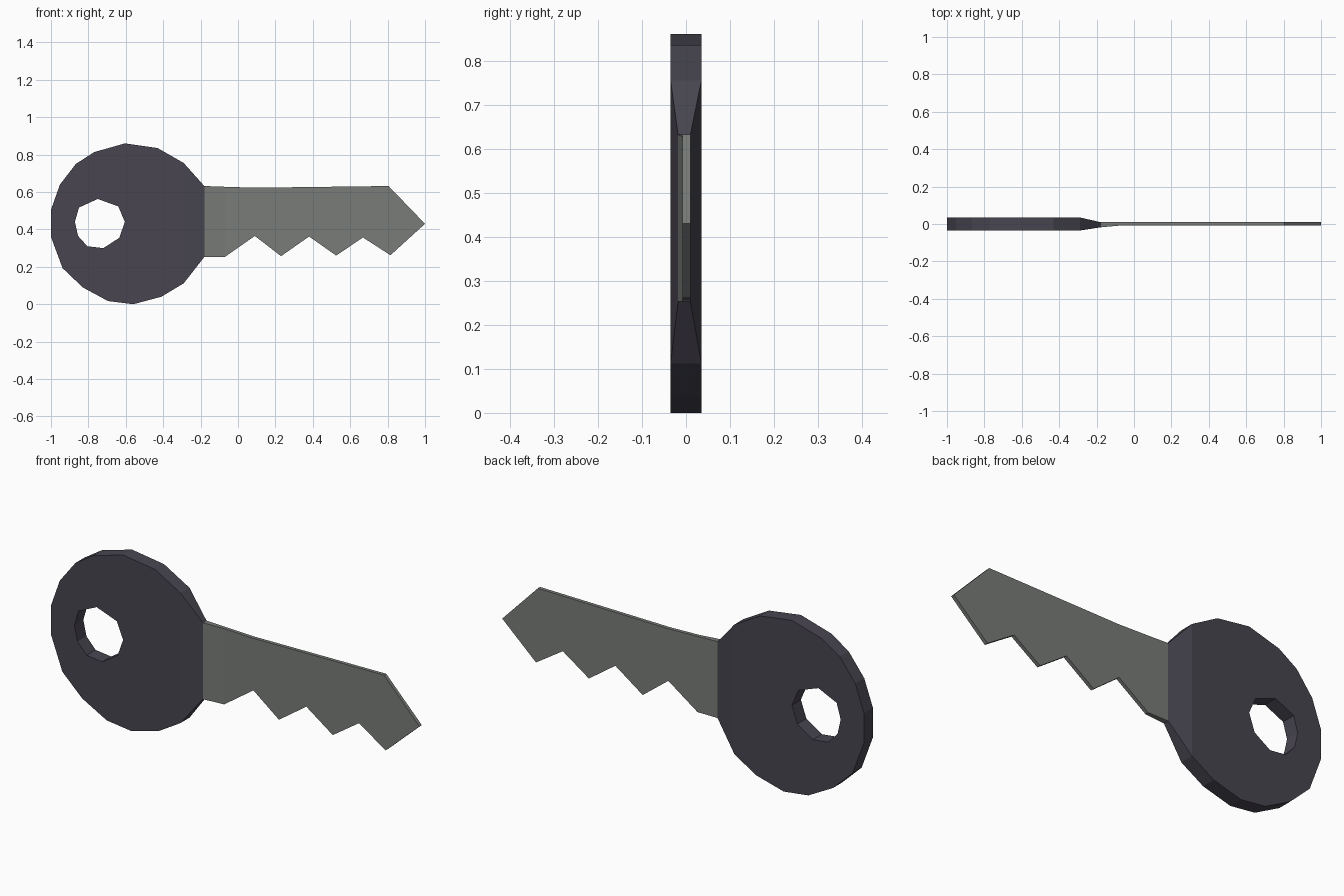
import bpy, bmesh

if "Cube" in bpy.data.objects:
    bpy.data.objects.remove(bpy.data.objects["Cube"])


def plate(name, loops, crease_x, open_x, depth, color):
    """Flat plate from (x, z) loops (outline, then holes), with one vertical crease."""
    bm = bmesh.new()
    layers = []
    for side in (-1, 1):
        rings = [[bm.verts.new((x, side, z)) for x, z in loop] for loop in loops]
        edges = [bm.edges.new((r[i - 1], r[i])) for r in rings for i in range(len(r))]
        bmesh.ops.triangle_fill(bm, edges=edges, use_beauty=True)
        layers.append(rings)
    for front, back in zip(*layers):
        for i in range(len(front)):
            bm.faces.new((front[i - 1], front[i], back[i], back[i - 1]))
    bmesh.ops.bisect_plane(bm, geom=bm.verts[:] + bm.edges[:] + bm.faces[:], dist=0.0005,
                           plane_co=(crease_x, 0, 0), plane_no=(1, 0, 0))
    # Head and blade meet here, so the joint stays open
    caps = [f for f in bm.faces if all(abs(v.co.x - open_x) < 0.001 for v in f.verts)]
    bmesh.ops.delete(bm, geom=caps, context='FACES')
    for v in bm.verts:
        v.co.y = depth(v.co.x)[0 if v.co.y < 0 else 1]
    bmesh.ops.recalc_face_normals(bm, faces=bm.faces[:])
    mesh = bpy.data.meshes.new(name)
    bm.to_mesh(mesh)
    bm.free()
    obj = bpy.data.objects.new(name, mesh)
    bpy.context.collection.objects.link(obj)
    mat = bpy.data.materials.new(name + "_color")
    mat.diffuse_color = color
    mat.use_nodes = True
    mat.node_tree.nodes["Principled BSDF"].inputs["Base Color"].default_value = mat.diffuse_color
    mesh.materials.append(mat)
    return obj


JOINT = -0.18

# Round grip with an off-centre hole, tapering toward the blade
grip = [(JOINT, 0.632), (-0.29, 0.755), (-0.43, 0.835), (-0.605, 0.86), (-0.77, 0.813),
        (-0.867, 0.75), (-0.952, 0.64), (-1.0, 0.505), (-1.0, 0.36), (-0.938, 0.193),
        (-0.83, 0.09), (-0.695, 0.017), (-0.56, 0.0), (-0.41, 0.04), (-0.29, 0.112),
        (JOINT, 0.253)]
hole = [(-0.75, 0.563), (-0.64, 0.523), (-0.605, 0.44), (-0.635, 0.355), (-0.72, 0.3),
        (-0.805, 0.31), (-0.855, 0.365), (-0.872, 0.44), (-0.85, 0.517)]
plate("key_head", [grip, hole], -0.29, JOINT,
      lambda x: (-0.018, 0.01) if x > -0.2 else (-0.035, 0.035),
      (0.065, 0.06, 0.08, 1))

# Thin toothed blade with a pointed tip
blade = [(JOINT, 0.253), (-0.07, 0.253), (0.09, 0.365), (0.23, 0.257), (0.38, 0.362),
         (0.525, 0.26), (0.668, 0.357), (0.815, 0.262), (1.0, 0.43), (0.805, 0.632),
         (0.09, 0.623), (-0.07, 0.628), (JOINT, 0.632)]
plate("key_blade", [blade], -0.07, JOINT,
      lambda x: (-0.018, 0.01) if x < -0.15 else (-0.008, 0.01),
      (0.19, 0.2, 0.19, 1))
